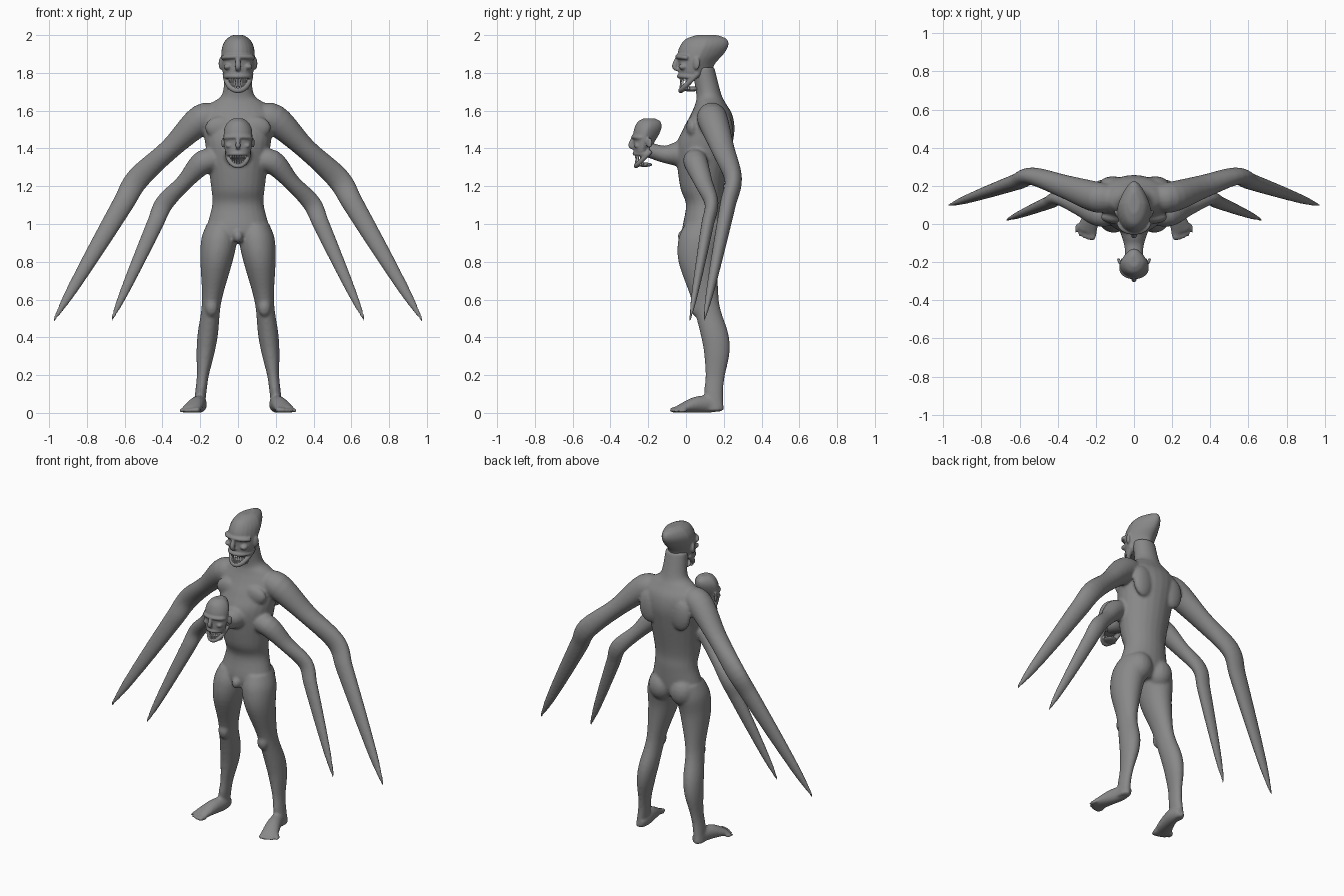
import bpy, bmesh, math
from mathutils import Vector, Matrix

default_cube = bpy.data.objects.get("Cube")
if default_cube:
    bpy.data.objects.remove(default_cube, do_unlink=True)

FORWARD, UP = Vector((0, 1, 0)), Vector((0, 0, 1))


def make_material(name, value):
    material = bpy.data.materials.new(name)
    material.use_nodes = True
    colour = (value, value, value, 1)
    material.diffuse_color = colour
    shader = material.node_tree.nodes["Principled BSDF"]
    shader.inputs["Base Color"].default_value = colour
    return material


skin = make_material("grey skin", 0.25)
ivory = make_material("pale teeth", 0.75)


def mix(start, end, factor):
    return start + (end - start) * factor


def smooth_path(keys, steps=5):
    """Catmull-Rom curve through rows of position, width and depth."""
    keys = [Vector(key) for key in keys]
    padded = [keys[0]] + keys + [keys[-1]]
    rows = []
    for before, start, end, after in zip(padded, padded[1:], padded[2:], padded[3:]):
        leave, arrive = (end - before) / 2, (after - start) / 2
        for step in range(steps):
            t = step / steps
            ease = t * t * (3 - 2 * t)
            rows.append(mix(start, end, ease) + leave * (t * (1 - t) ** 2)
                        - arrive * (t * t * (1 - t)))
    return rows + [keys[-1]]


def tube(bm, keys, across=FORWARD, level=False, pinch=0, side=1, count=24):
    """Loft ellipses along a path; pinch narrows the back of each one."""
    rows = smooth_path(keys)
    centres = [Vector((row[0] * side, row[1], row[2])) for row in rows]
    last = len(rows) - 1
    rings = []
    for i, (row, centre) in enumerate(zip(rows, centres)):
        along = UP if level else centres[min(i + 1, last)] - centres[max(i - 1, 0)]
        wide = across.cross(along).normalized()
        deep = along.cross(wide).normalized()
        ring = []
        for k in range(count):
            angle = math.tau * k / count
            narrow = 1 - pinch * max(0, math.sin(angle))
            ring.append(bm.verts.new(centre + wide * (row[3] * narrow * math.cos(angle))
                                     + deep * (row[4] * math.sin(angle))))
        rings.append(ring)
    for lower, upper in zip(rings, rings[1:]):
        for k in range(count):
            following = (k + 1) % count
            bm.faces.new((lower[k], lower[following], upper[following], upper[k]))
    bm.faces.new(rings[0])
    bm.faces.new(rings[-1])


def ball(bm, centre, size, turn=0):
    matrix = (Matrix.Translation(centre) @ Matrix.Rotation(turn, 4, 'Z')
              @ Matrix.Diagonal((*size, 1)))
    bmesh.ops.create_uvsphere(bm, u_segments=16, v_segments=10, radius=1, matrix=matrix)


def finish(bm, name, material):
    bmesh.ops.recalc_face_normals(bm, faces=bm.faces)
    mesh = bpy.data.meshes.new(name)
    bm.to_mesh(mesh)
    bm.free()
    mesh.materials.append(material)
    mesh.shade_smooth()
    part = bpy.data.objects.new(name, mesh)
    bpy.context.collection.objects.link(part)
    return part


def fuse(part, voxel):
    """Melt overlapping forms into one soft skin."""
    remesh = part.modifiers.new("fuse", 'REMESH')
    remesh.mode = 'VOXEL'
    remesh.voxel_size = voxel
    remesh.use_smooth_shade = True
    soften = part.modifiers.new("soften", 'SMOOTH')
    soften.factor = 0.5
    soften.iterations = 4


def arm(bm, side, shoulder, elbow, tip, thickness):
    """Straight upper arm, then a forearm that thins into a blade."""
    shoulder, elbow, tip = Vector(shoulder), Vector(elbow), Vector(tip)
    inner = Vector((shoulder.x / 2, shoulder.y, shoulder.z))
    keys = [(*inner, thickness, thickness), (*shoulder, thickness * 1.3, thickness * 1.3),
            (*mix(shoulder, elbow, 0.5), thickness * 0.9, thickness)]
    for step in range(7):
        along = step / 6
        radius = max(thickness * math.sqrt(1 - along), 0.006)
        keys.append((*mix(elbow, tip, along), radius, radius * 0.75))
    tube(bm, keys, side=side)


def leg(bm, side):
    # rows of height, y and half width; the leg leans outward as it drops
    rows = [(1, .09, .075), (.92, .075, .095), (.8, .065, .085), (.63, .095, .056),
            (.54, .115, .05), (.42, .15, .054), (.32, .163, .048), (.2, .155, .032),
            (.12, .147, .03), (.01, .15, .03)]
    tube(bm, [(.21 - .12 * z, y, z, width, width + .02) for z, y, width in rows],
         level=True, side=side)


def foot(bm, side):
    tube(bm, [(.2, .19, .035, .025, .028), (.2, .13, .045, .036, .044),
              (.22, .05, .043, .044, .042), (.25, -.04, .02, .055, .018)],
         across=UP, side=side)
    for toe in range(5):
        radius = mix(.016, .01, toe / 4)
        ball(bm, (side * mix(.213, .3, toe / 4), mix(-.06, -.02, (toe / 4) ** 2), radius),
             (radius, .03, radius), side / 4)


# body: torso rows are height, y, half width and half depth
body = bmesh.new()
torso_rows = [(.9, .09, .1, .07), (.96, .085, .165, .105), (1.1, .1, .137, .1),
              (1.2, .085, .143, .117), (1.4, .095, .17, .147), (1.5, .12, .185, .137),
              (1.58, .135, .19, .11), (1.64, .13, .14, .08), (1.69, .12, .083, .066),
              (1.83, .09, .07, .06)]
tube(body, [(0, y, z, width, depth) for z, y, width, depth in torso_rows], level=True)

# lower neck growing out of the chest
tube(body, [(0, .04, 1.37, .1, .09), (0, -.05, 1.37, .07, .065),
            (0, -.12, 1.37, .05, .045), (0, -.22, 1.4, .045, .04)], across=UP)
ball(body, (0, -.01, .935), (.028, .035, .035))

for side in (1, -1):
    arm(body, side, (.19, .14, 1.555), (.53, .25, 1.24), (.978, .095, .485), .062)
    arm(body, side, (.18, .05, 1.33), (.39, .135, 1.11), (.672, .02, .485), .049)
    leg(body, side)
    foot(body, side)
    # buttock, knee, shoulder blade and chest muscle
    ball(body, (side * .075, .14, .95), (.08, .075, .09))
    ball(body, (side * .14, .055, .56), (.034, .03, .05))
    ball(body, (side * .11, .215, 1.48), (.07, .035, .1))
    ball(body, (side * .09, .035, 1.51), (.085, .035, .06))
fuse(finish(body, "body", skin), 0.009)


def head(name, origin, scale, crest):
    """Open-mouthed head; crest shortens or lengthens the skull."""
    origin = Vector(origin)

    def place(x, y, z):
        return origin + Vector((x, y, z)) * scale

    def size(*values):
        return [value * scale for value in values]

    def arc_point(angle, width, front, back, low, high):
        return place(width * math.sin(angle), mix(back, front, math.cos(angle)),
                     mix(high, low, math.cos(angle)))

    def ridge(bm, radius, *shape):
        angles = [math.pi * (step / 8 - 0.5) for step in range(9)]
        tube(bm, [(*arc_point(angle, *shape), *size(radius, radius)) for angle in angles],
             across=UP, count=12)

    bm = bmesh.new()
    # skull rows are height, front, back and half width
    skull = [(-.078, .012, .17, .064), (-.05, .006, .18, .08), (0, .005, .2, .088),
             (.05, 0, .245, .089), (.095, .015, .27, .082), (.13, .045, .26, .06),
             (.15, .1, .21, .028)]
    tube(bm, [(*place(0, (front + back) / 2 * crest, z), *size(width, (back - front) / 2 * crest))
              for z, front, back, width in skull], level=True, pinch=.35)
    # nose
    tube(bm, [(*place(0, .008, .045), *size(.008, .01)), (*place(0, -.015, -.015), *size(.016, .015)),
              (*place(0, .005, -.035), *size(.012, .008))])
    # brow, upper lip, jaw and mouth floor
    ridge(bm, .012, .08, 0, .055, .036, .03)
    ridge(bm, .012, .068, .008, .085, -.068, -.07)
    ridge(bm, .015, .068, .018, .11, -.143, -.05)
    ball(bm, place(0, .07, -.135), size(.05, .05, .014))
    for side in (1, -1):
        # cheekbone and ear
        ball(bm, place(side * .055, .03, -.018), size(.022, .025, .016))
        ball(bm, place(side * .091, .1, 0), size(.01, .02, .034), side * -.4)
    fuse(finish(bm, name, skin), 0.0055)

    # upper and lower rows of pointed teeth
    bm = bmesh.new()
    for root, point in ((-.068, -.102), (-.138, -.098)):
        flip = Matrix.Rotation(math.pi if point < root else 0, 4, 'X')
        for tooth in range(11):
            angle = math.radians(mix(-80, 80, tooth / 10))
            centre = arc_point(angle, .05, .016, .068, (root + point) / 2, (root + point) / 2)
            bmesh.ops.create_cone(bm, segments=8, cap_ends=True, radius1=.0075 * scale,
                                  radius2=.001, depth=abs(root - point) * scale,
                                  matrix=Matrix.Translation(centre) @ flip)
    finish(bm, name + "_teeth", ivory)


head("upper_head", (0, -.045, 1.85), 1, 1)
head("lower_head", (0, -.28, 1.43), .86, .65)
